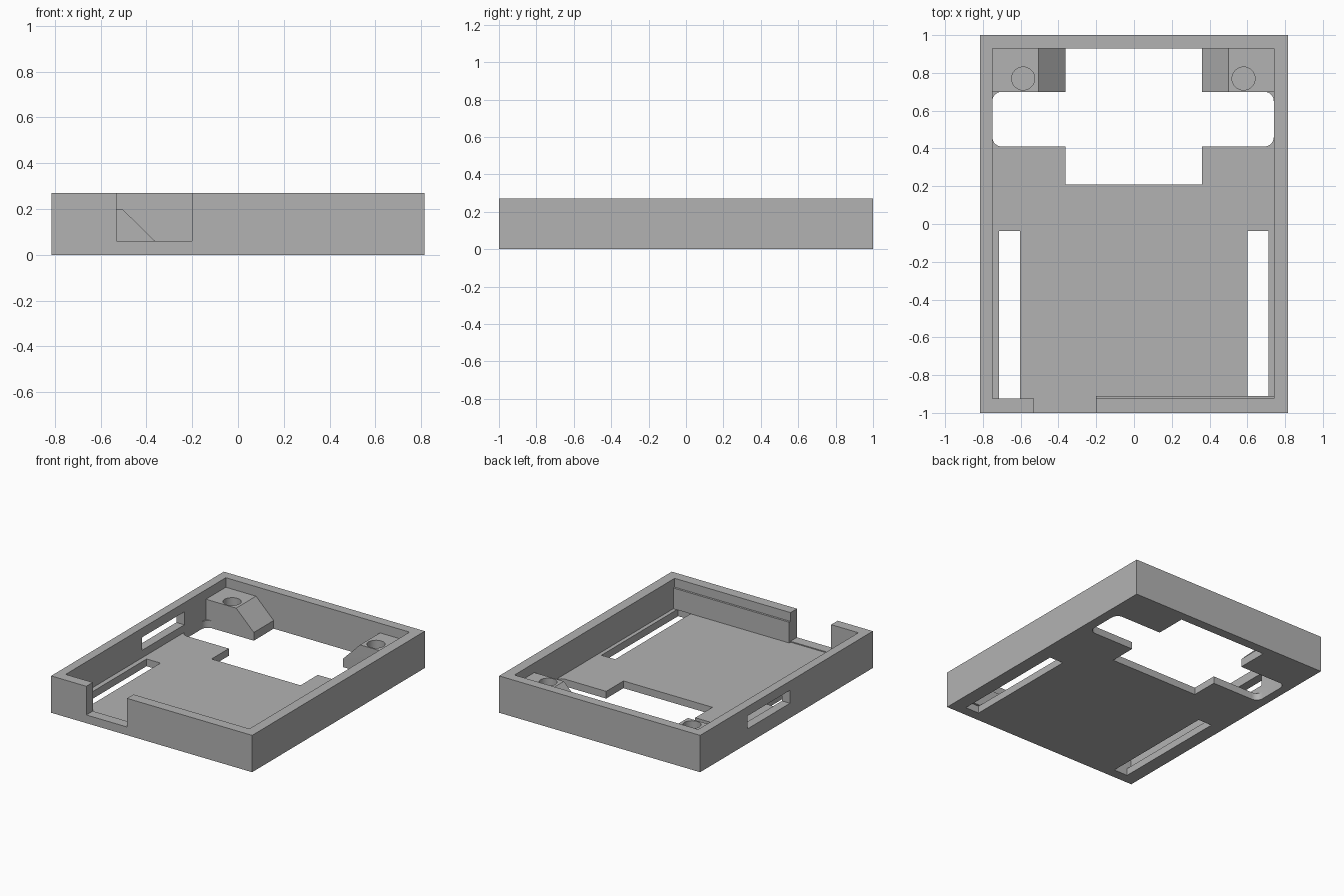
import bpy, bmesh, math

if "Cube" in bpy.data.objects:
    bpy.data.objects.remove(bpy.data.objects["Cube"])

FLOOR = 0.053   # floor thickness
TOP = 0.27      # wall height

grey = bpy.data.materials.new("grey plastic")
grey.diffuse_color = (0.45, 0.45, 0.45, 1)
grey.use_nodes = True
grey.node_tree.nodes["Principled BSDF"].inputs["Base Color"].default_value = grey.diffuse_color


def prism(name, points, lo, hi, axis="z"):
    """Extrude a 2D outline: (x, y) along z, or (x, z) along y."""
    place = (lambda p, t: (p[0], p[1], t)) if axis == "z" else (lambda p, t: (p[0], t, p[1]))
    bm = bmesh.new()
    a = [bm.verts.new(place(p, lo)) for p in points]
    b = [bm.verts.new(place(p, hi)) for p in points]
    bm.faces.new(a)
    bm.faces.new(b)
    n = len(points)
    for i in range(n):
        bm.faces.new((a[i], a[(i + 1) % n], b[(i + 1) % n], b[i]))
    bmesh.ops.recalc_face_normals(bm, faces=bm.faces)
    mesh = bpy.data.meshes.new(name)
    bm.to_mesh(mesh)
    bm.free()
    mesh.materials.append(grey)
    obj = bpy.data.objects.new(name, mesh)
    bpy.context.collection.objects.link(obj)
    return obj


def box(name, x0, x1, y0, y1, z0, z1):
    return prism(name, [(x0, y0), (x1, y0), (x1, y1), (x0, y1)], z0, z1)


def arc(cx, cy, r, start, end, n):
    return [(cx + r * math.cos(math.radians(start + (end - start) * i / n)),
             cy + r * math.sin(math.radians(start + (end - start) * i / n)))
            for i in range(n + 1)]


def combine(target, tool, operation):
    """Cut or join a solid into the target, then discard the tool."""
    mod = target.modifiers.new(tool.name, "BOOLEAN")
    mod.operation, mod.solver, mod.object = operation, "EXACT", tool
    bpy.context.view_layer.objects.active = target
    bpy.ops.object.modifier_apply(modifier=mod.name)
    bpy.data.objects.remove(tool)


def cut(tool):
    combine(case, tool, "DIFFERENCE")


def join(tool):
    combine(case, tool, "UNION")


# open tray
case = box("case", -0.815, 0.815, -1, 1, 0, TOP)
cut(box("cavity", -0.75, 0.74, -0.925, 0.93, FLOOR, 0.5))

# floor openings: central window, rounded cross window, two long slots
cut(box("window", -0.362, 0.36, 0.21, 0.93, -0.1, 0.1))
x0, x1, y0, y1, r = -0.75, 0.74, 0.41, 0.70, 0.05
cut(prism("cross_window",
          arc(x1 - r, y1 - r, r, 0, 90, 8) + arc(x0 + r, y1 - r, r, 90, 180, 8)
          + arc(x0 + r, y0 + r, r, 180, 270, 8) + arc(x1 - r, y0 + r, r, 270, 360, 8),
          -0.1, 0.1))
for x in (-0.715, 0.6):
    cut(box("long_slot", x, x + 0.112, -0.925, -0.037, -0.1, 0.1))

# wall openings: front notch and left slot
cut(box("front_notch", -0.53, -0.2, -1.1, -0.9, 0.06, 0.5))
cut(box("side_slot", -0.9, -0.7, -0.04, 0.45, 0.108, 0.203))

# ledge inside the front wall
join(box("ledge", -0.2, 0.76, -0.95, -0.91, FLOOR, 0.205))

# sloped corner mounts with blind screw holes
for outer, shoulder, inner, hole in ((-0.78, -0.505, -0.362, -0.587),
                                     (0.77, 0.50, 0.36, 0.58)):
    join(prism("corner_mount", [(outer, 0.02), (inner, 0.02), (inner, 0.06),
                                (shoulder, 0.2), (outer, 0.2)], 0.70, 0.96, "y"))
    cut(prism("screw_hole", arc(hole, 0.77, 0.061, 0, 360, 32)[:-1], FLOOR, 0.5))

# smooth the hole walls, keep edges crisp
case.select_set(True)
bpy.context.view_layer.objects.active = case
bpy.ops.object.shade_smooth_by_angle(angle=math.radians(30))
